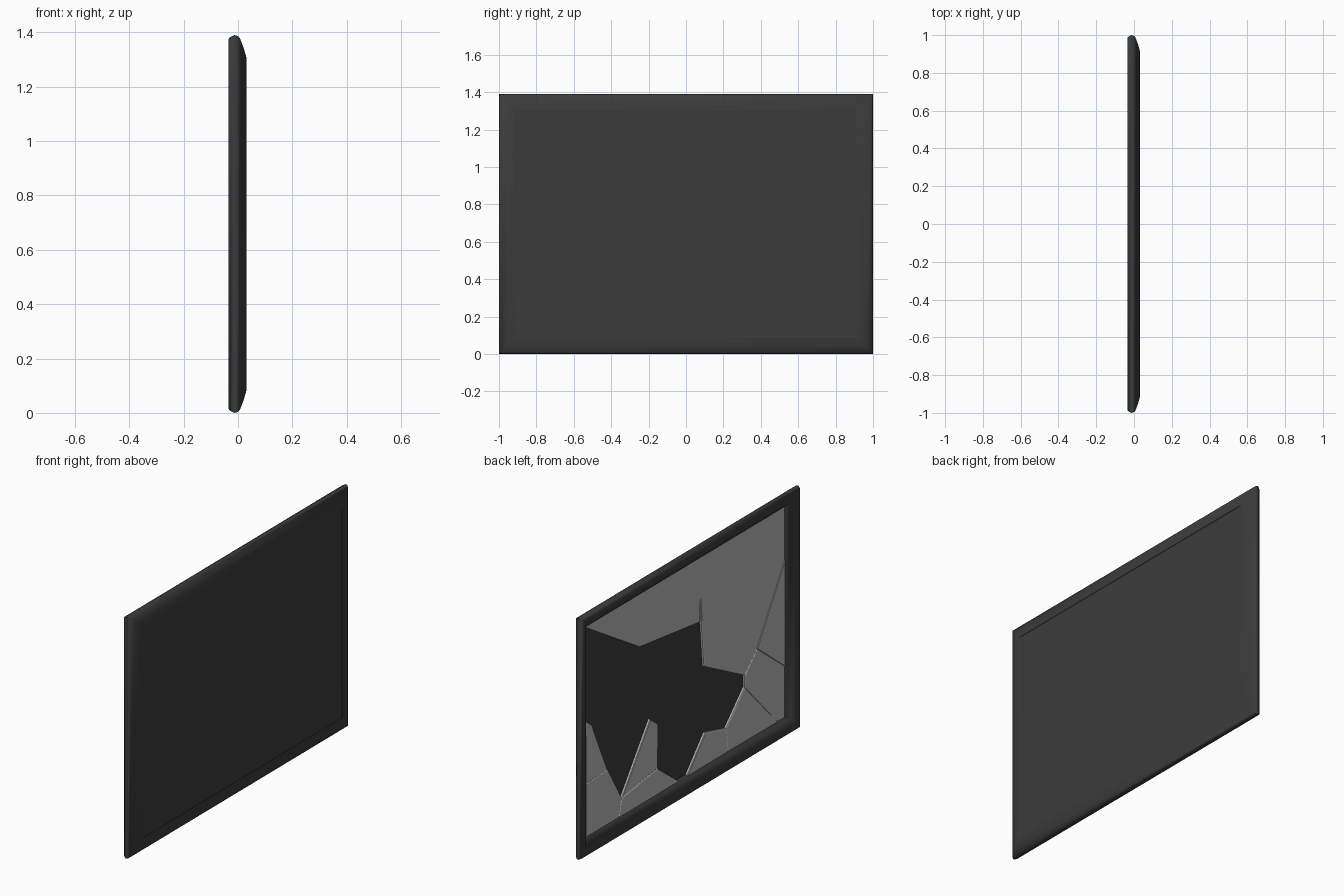
import bpy, bmesh, math

HALF_W, HEIGHT = 1.0, 1.39
LIP = 0.095          # width of the frame border
BACK_X, THICK = 0.016, 0.010

cube = bpy.data.objects.get("Cube")
if cube:
    bpy.data.objects.remove(cube, do_unlink=True)


def make_material(name, value):
    mat = bpy.data.materials.new(name)
    mat.use_nodes = True
    color = (value, value, value, 1)
    mat.diffuse_color = color
    bsdf = mat.node_tree.nodes["Principled BSDF"]
    bsdf.inputs["Base Color"].default_value = color
    bsdf.inputs["Roughness"].default_value = 0.6
    return mat


black = make_material("matte black", 0.045)
silver = make_material("mirror grey", 0.50)


def add_object(name, bm, mat, smooth=None):
    bmesh.ops.recalc_face_normals(bm, faces=bm.faces)
    mesh = bpy.data.meshes.new(name)
    bm.to_mesh(mesh)
    bm.free()
    mesh.materials.append(mat)
    obj = bpy.data.objects.new(name, mesh)
    bpy.context.collection.objects.link(obj)
    if smooth:
        bpy.ops.object.select_all(action="DESELECT")
        obj.select_set(True)
        bpy.context.view_layer.objects.active = obj
        bpy.ops.object.shade_smooth_by_angle(angle=math.radians(smooth))
    return obj


# Frame: a closed moulding section (depth x, inset from the outer edge)
section = [(-0.014, 0), (-0.030, 0.008), (-0.035, 0.016), (-0.034, 0.045),
           (-0.018, 0.068), (0.002, 0.088), (0.008, LIP), (0.030, LIP),
           (0.032, 0.086), (0.020, 0.045), (0.006, 0.009), (-0.004, 0.002)]
bm = bmesh.new()
rings = []
for x, d in section:
    y, low, high = HALF_W - d, d, HEIGHT - d
    corners = [(-y, low), (y, low), (y, high), (-y, high)]
    rings.append([bm.verts.new((x, cy, cz)) for cy, cz in corners])
for a, b in zip(rings, rings[1:] + rings[:1]):
    for i in range(4):
        j = (i + 1) % 4
        bm.faces.new((a[i], a[j], b[j], b[i]))
add_object("frame", bm, black, 50)

# Backing board, slightly sunk into the rear of the frame
bm = bmesh.new()
bmesh.ops.create_cube(bm, size=1)
bmesh.ops.scale(bm, vec=(0.011, 2 * (HALF_W - LIP), HEIGHT - 2 * LIP + 0.01), verts=bm.verts)
bmesh.ops.translate(bm, vec=(0.0225, 0, HEIGHT / 2), verts=bm.verts)
add_object("backing_board", bm, black)

# Glass shards: outlines in (y, z), sharing corner points along the cracks
Y, B, T = 0.905, 0.086, 1.308
hub, fork, side, low_hub = (-.54, .468), (-.65, .578), (-Y, .99), (-.54, .40)
side_low, corner, rise, base = (-Y, .38), (-.84, B), (-.37, .228), (-.387, B)
spike, mid, foot = (.577, .19), (.252, .237), (.604, B)
left_edge, left_tip = (Y, .395), (.705, .402)
shards = {
    "upper": [(Y, T), (Y, 1.295), (.414, .996), (-.135, .93), (-.135, 1.09),
              (-.146, .93), (-.171, .66), hub, fork, side, (-Y, T)],
    "side": [side, fork, side_low],
    "lower_side": [fork, hub, low_hub, corner, (-Y, B), side_low],
    "lower_corner": [low_hub, rise, base, corner],
    "lower_middle": [rise, (-.18, .276), (-.01, B), base],
    "tall": [(.32, .543), (.252, .491), mid, spike],
    "bottom": [mid, (.054, B), foot, spike],
    "opposite_corner": [left_edge, left_tip, spike, foot, (Y, B)],
    "opposite_side": [(Y, .758), (.847, .714), (.73, .405), left_tip, left_edge],
}
for name, outline in shards.items():
    bm = bmesh.new()
    bm.faces.new([bm.verts.new((BACK_X, y, z)) for y, z in outline])
    ext = bmesh.ops.extrude_face_region(bm, geom=bm.faces[:], use_keep_orig=True)
    front = [g for g in ext["geom"] if isinstance(g, bmesh.types.BMFace)]
    moved = [g for g in ext["geom"] if isinstance(g, bmesh.types.BMVert)]
    bmesh.ops.translate(bm, vec=(-THICK, 0, 0), verts=moved)
    bmesh.ops.recalc_face_normals(bm, faces=bm.faces)
    # Chamfered rim round the face of each shard
    bmesh.ops.inset_individual(bm, faces=front, thickness=0.006, depth=0.003,
                               use_even_offset=False)
    add_object(name + "_glass_shard", bm, silver)
